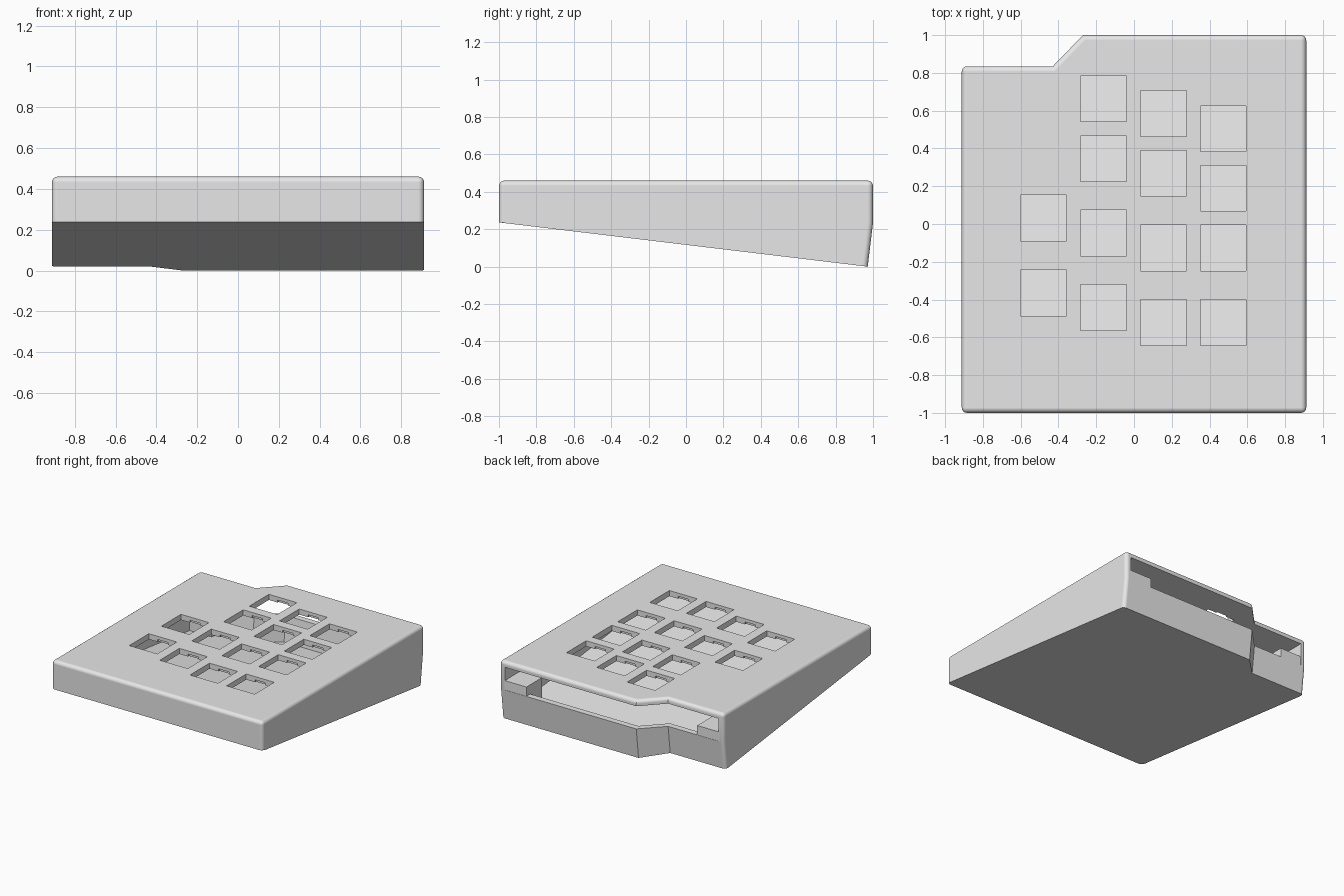
import bpy, bmesh, math
from mathutils import Vector

old = bpy.data.objects.get("Cube")
if old:
    bpy.data.objects.remove(old, do_unlink=True)

grey = bpy.data.materials.new("matte grey")
grey.use_nodes = True
grey.diffuse_color = (0.8, 0.8, 0.8, 1)
grey.node_tree.nodes["Principled BSDF"].inputs["Base Color"].default_value = (0.8, 0.8, 0.8, 1)

HINGE, SLOPE, TOP, WALL = 0.2366, 0.12, 0.46, 0.044


def make_object(name, bm):
    bmesh.ops.recalc_face_normals(bm, faces=bm.faces)
    mesh = bpy.data.meshes.new(name)
    bm.to_mesh(mesh)
    bm.free()
    mesh.materials.append(grey)
    obj = bpy.data.objects.new(name, mesh)
    bpy.context.scene.collection.objects.link(obj)
    return obj


def add_box(bm, low, high):
    verts = bmesh.ops.create_cube(bm, size=1)["verts"]
    low, high = Vector(low), Vector(high)
    for v in verts:
        v.co = (low + high) / 2 + v.co * (high - low)


def wedge(outline, top, lift):
    """Upright prism above the hinge height, sloping prism below it."""
    bm = bmesh.new()
    rings = [[], [], []]
    for x, y in outline:
        drop = SLOPE * (y + 1) / (1 + SLOPE ** 2)
        z = HINGE + lift
        upper = bm.verts.new((x, y, top))
        middle = bm.verts.new((x, y, z))
        lower = middle
        if drop > 0.0001:
            lower = bm.verts.new((x, y - SLOPE * drop, z - drop))
        for ring, vert in zip(rings, (upper, middle, lower)):
            ring.append(vert)
    bm.faces.new(rings[0])
    bm.faces.new(rings[2][::-1])
    count = len(outline)
    for a, b in zip(rings, rings[1:]):
        for i in range(count):
            j = (i + 1) % count
            corners = list(dict.fromkeys((a[i], b[i], b[j], a[j])))
            if len(corners) > 2:
                bm.faces.new(corners)
    bmesh.ops.recalc_face_normals(bm, faces=bm.faces)
    return bm


def cut(obj, cutter):
    cutter.hide_render = True
    mod = obj.modifiers.new("cut", "BOOLEAN")
    mod.operation, mod.solver, mod.object = "DIFFERENCE", "EXACT", cutter
    bpy.context.view_layer.objects.active = obj
    bpy.ops.object.modifier_apply(modifier=mod.name)
    bpy.data.objects.remove(cutter, do_unlink=True)


# Outer case with rounded top rim and outer corners
outer = [(-0.912, -1), (0.912, -1), (0.912, 1),
         (-0.27, 1), (-0.43, 0.835), (-0.912, 0.835)]
bm = wedge(outer, TOP, 0)
rim = []
for e in bm.edges:
    a, b = (v.co for v in e.verts)
    on_top = min(a.z, b.z) > TOP - 0.001
    upright = abs(a.x - b.x) < 0.001 and abs(a.z - b.z) > abs(a.y - b.y)
    if on_top or (upright and abs(a.x) > 0.9):
        rim.append(e)
bmesh.ops.bevel(bm, geom=rim, offset=0.028, segments=4, profile=0.5, affect="EDGES")
case = make_object("case", bm)

# Hollow inside
inner = [(-0.868, -0.956), (0.868, -0.956), (0.868, 0.956),
         (-0.252, 0.956), (-0.412, 0.791), (-0.868, 0.791)]
cut(case, make_object("cavity_cutter", wedge(inner, TOP - WALL, 0.035)))

# Wide opening in the back wall
bm = bmesh.new()
add_box(bm, (-0.866, 0.5, HINGE + 0.001), (0.866, 1.2, TOP - WALL - 0.001))
cut(case, make_object("opening_cutter", bm))

# Key holes, in staggered columns
columns = {
    -0.479: (0.032, -0.365),
    -0.161: (0.663, 0.346, -0.048, -0.442),
    0.156: (0.585, 0.268, -0.127, -0.522),
    0.473: (0.505, 0.189, -0.127, -0.522),
}
half = 0.121
holes, clips = bmesh.new(), bmesh.new()
for x, rows in columns.items():
    for y in rows:
        add_box(holes, (x - half, y - half, 0.37), (x + half, y + half, 0.55))
        add_box(clips, (x - 0.045, y - half - 0.012, 0.39), (x + 0.045, y + half + 0.012, 0.435))
cut(case, make_object("hole_cutter", holes))
cut(case, make_object("clip_cutter", clips))

# Smooth the rounded edges while keeping the panels flat
bpy.ops.object.select_all(action="DESELECT")
case.select_set(True)
bpy.context.view_layer.objects.active = case
bpy.ops.object.shade_smooth_by_angle(angle=math.radians(30))
weighted = case.modifiers.new("weighted normals", "WEIGHTED_NORMAL")
weighted.weight = 100
weighted.keep_sharp = True

# Mounting blocks in the two back corners
for name, side, back in (("left_mount", 1, 0.998), ("right_mount", -1, 0.833)):
    bm = bmesh.new()
    x0, x1 = sorted((side * 0.68, side * 0.87))
    add_box(bm, (x0, back - 0.19, HINGE), (x1, back, 0.31))
    add_box(bm, (x0, back - 0.19, 0.06), (x1, back - 0.05, HINGE))
    make_object(name, bm)
